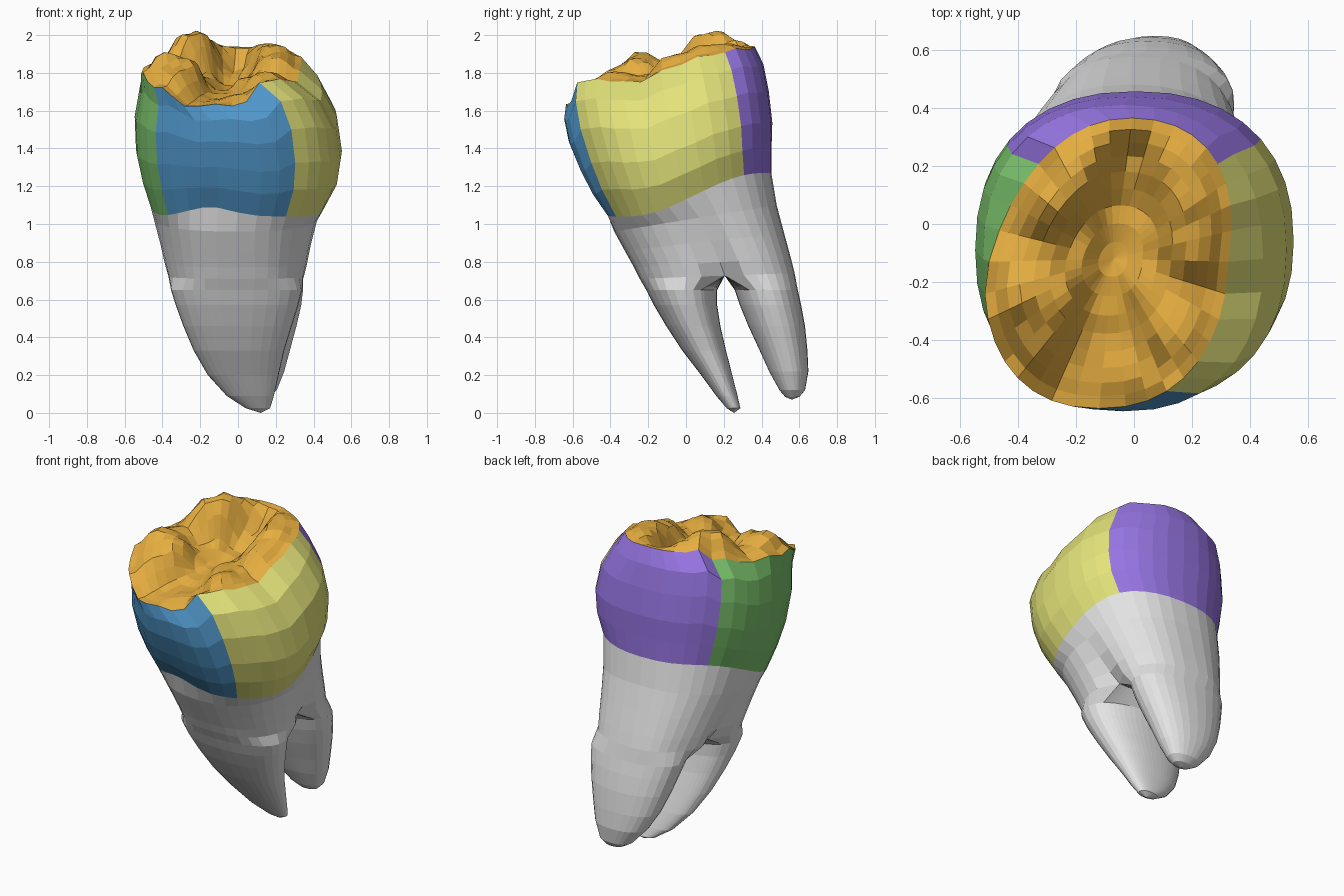
import bpy, bmesh, math

cube = bpy.data.objects.get("Cube")
if cube:
    bpy.data.objects.remove(cube)

N = 36          # points around every ring
HALF = N // 2
EVEN = [360 * i / N for i in range(N)]


def material(name, rgb):
    lin = [((c + 0.055) / 1.055) ** 2.4 for c in rgb]
    m = bpy.data.materials.new(name)
    m.use_nodes = True
    m.diffuse_color = (*lin, 1)
    m.node_tree.nodes["Principled BSDF"].inputs["Base Color"].default_value = (*lin, 1)
    return m


COLOURS = [
    ("root_grey", (0.89, 0.89, 0.89)),
    ("chewing_orange", (0.90, 0.68, 0.25)),
    ("front_blue", (0.33, 0.62, 0.83)),
    ("left_yellow", (0.89, 0.89, 0.48)),
    ("back_purple", (0.59, 0.46, 0.89)),
    ("right_green", (0.48, 0.76, 0.42)),
]
GREY, ORANGE, BLUE, YELLOW, PURPLE, GREEN = range(6)

# Chewing surface landmarks: rim, cusps, then grooves and pits
LANDMARKS = [
    (0, -.64, 1.62), (-.23, -.6, 1.62), (-.43, -.48, 1.72), (-.52, -.25, 1.79),
    (-.45, 0, 1.82), (-.36, .18, 1.87), (-.2, .35, 1.93), (0, .38, 1.94),
    (.2, .33, 1.92), (.34, .13, 1.89), (.35, -.05, 1.84), (.31, -.22, 1.75),
    (.28, -.4, 1.75), (.15, -.57, 1.76),
    (-.29, .08, 2.01), (-.22, .17, 2.03), (-.14, .26, 1.98), (.2, .1, 1.95),
    (.15, .23, 1.96), (.22, -.06, 1.90), (-.39, -.25, 1.92), (-.28, -.26, 1.88),
    (.17, -.38, 1.81), (-.36, -.39, 1.82), (-.18, -.53, 1.65), (.02, -.52, 1.69),
    (-.36, -.09, 1.86), (-.18, -.08, 1.78), (-.03, .05, 1.73), (-.08, -.12, 1.70),
    (-.03, .2, 1.79), (-.1, -.28, 1.69), (-.11, -.41, 1.66), (.06, -.2, 1.78),
]


def top_height(x, y):
    total = acc = 0
    for px, py, pz in LANDMARKS:
        w = ((x - px) ** 2 + (y - py) ** 2 + 0.006) ** -2.8
        total += w
        acc += w * pz
    return acc / total


def neck_height(x, y):
    t = min(max((y + 0.3) / 0.7, 0), 1)
    z = 1.04 + 0.23 * t * t * (3 - 2 * t)
    return z + (0.05 * math.exp(-((x + 0.15) / 0.16) ** 2) if y < -0.25 else 0)


def oval(xl, xr, yf, yb, cy, power=2.3, angles=EVEN):
    """Rounded outline with its widest line at y = cy."""
    pts = []
    for a in map(math.radians, angles):
        c, s = [math.copysign(abs(v) ** (2 / power), v) if abs(v) > 1e-6 else 0
                for v in (math.cos(a), math.sin(a))]
        pts.append(((xl + xr) / 2 + (xr - xl) / 2 * c,
                    cy + (yb - cy if s > 0 else cy - yf) * s))
    return pts


bm = bmesh.new()


def add_ring(points):
    return [bm.verts.new(p) for p in points]


def skin(upper, lower, colour):
    for i in range(N):
        j = (i + 1) % N
        f = bm.faces.new((upper[i], lower[i], lower[j], upper[j]))
        f.material_index = colour(i) if callable(colour) else colour


def cap(ring, tip, colour):
    v = bm.verts.new(tip)
    for i in range(N):
        bm.faces.new((ring[i], v, ring[(i + 1) % N])).material_index = colour


# Chewing surface: shrinking rings draped over the landmarks
def rim_point(x, y):
    """Lean the rim to the left and draw in its right rear."""
    if x < 0 and y > -.25:
        x *= 1 - .25 * (y + .25)
    return x + (.15 if y > -.13 else .05) * (y + .13), y


rim_xy = [rim_point(*p) for p in oval(-.515, .325, -.635, .365, -.13)]
MID = (-.07, -.12)


def shrunk(s):
    pts = [(MID[0] + (x - MID[0]) * s, MID[1] + (y - MID[1]) * s) for x, y in rim_xy]
    return [(x, y, top_height(x, y)) for x, y in pts]


rim = add_ring(shrunk(1))
previous = rim
for s in (.92, .83, .73, .62, .5, .38, .25, .12):
    ring = add_ring(shrunk(s))
    skin(ring, previous, ORANGE)
    previous = ring
cap(previous, (*MID, top_height(*MID)), ORANGE)


# Crown walls: one colour for each side
def wall_colour(i):
    if 4 <= i < 14:
        return PURPLE
    if 14 <= i < 22:
        return GREEN
    return BLUE if 22 <= i < N - 6 else YELLOW


WALLS = [  # drop, right, left, front, back, middle
    (.14, -.52, .445, -.645, .41, -.12),
    (.35, -.547, .525, -.62, .438, -.09),
    (.60, -.54, .55, -.56, .457, -.06),
    (.80, -.51, .53, -.50, .453, -.03),
    (1.0, -.468, .465, -.42, .452, 0),
]
previous = rim
for drop, *extent in WALLS:
    pts = []
    for (x, y), top in zip(oval(*extent), rim):
        pts.append((x, y, top.co.z + (neck_height(x, y) - top.co.z) * drop))
    ring = add_ring(pts)
    skin(previous, ring, wall_colour)
    previous = ring

# Root trunk: grooved at the sides toward the fork, tapered at the right rear
TRUNK = [  # front height, back height, groove, taper, then outline
    (.96, 1.10, .02, .05, -.45, .425, -.38, .48, .07, 2.4),
    (.86, .95, .06, .12, -.42, .395, -.325, .52, .13, 2.5),
    (.77, .82, .12, .2, -.397, .375, -.275, .555, .18, 2.6),
    (.71, .74, .22, .25, -.38, .36, -.245, .575, .205, 2.7),
]
for zf, zb, groove, taper, *extent in TRUNK:
    yf, yb, cy = extent[2:5]
    pts = []
    for x, y in oval(*extent):
        k = 1 - groove * math.exp(-((y - cy) / .08) ** 2)
        if x < 0 and y > cy:
            k -= taper * (y - cy) / (yb - cy)
        pts.append((x * k, y, zf + (zb - zf) * (y - yf) / (yb - yf)))
    ring = add_ring(pts)
    skin(previous, ring, GREY)
    previous = ring

# Fork: a line of points across the trunk splits it into two loops
a, b = previous[0].co, previous[HALF].co
bridge = [bm.verts.new(a.lerp(b, i / HALF)) for i in range(1, HALF)]
front_loop = previous[HALF:] + [previous[0]] + bridge
back_loop = previous[:HALF + 1] + bridge[::-1]


def root(loop, start, sections, tip):
    # the trunk side of each loop wraps two thirds of the root
    angles = [start - 30 + 240 * i / HALF if i <= HALF
              else start + 210 + 120 * (i - HALF) / HALF for i in range(N)]
    for z, xl, xr, yf, yb in sections:
        outline = oval(xl, xr, yf, yb, (yf + yb) / 2, 2.2, angles)
        ring = add_ring([(x, y, z) for x, y in outline])
        skin(loop, ring, GREY)
        loop = ring
    cap(loop, tip, GREY)


# Front root
root(front_loop, 180, [
    (.65, -.355, .34, -.21, .165),
    (.57, -.33, .32, -.17, .165),
    (.46, -.29, .285, -.105, .182),
    (.33, -.235, .245, -.02, .212),
    (.20, -.16, .215, .08, .245),
    (.09, -.06, .19, .16, .273),
    (.025, .04, .17, .215, .288),
], (.12, .255, 0))

# Back root
root(back_loop, 0, [
    (.65, -.275, .345, .258, .592),
    (.57, -.25, .335, .285, .61),
    (.46, -.215, .31, .33, .63),
    (.33, -.165, .275, .39, .643),
    (.22, -.10, .245, .44, .648),
    (.12, -.01, .205, .495, .63),
    (.085, .05, .17, .525, .60),
], (.11, .56, .07))

bmesh.ops.recalc_face_normals(bm, faces=bm.faces[:])
mesh = bpy.data.meshes.new("molar")
bm.to_mesh(mesh)
bm.free()
for name, rgb in COLOURS:
    mesh.materials.append(material(name, rgb))
molar = bpy.data.objects.new("molar", mesh)
bpy.context.collection.objects.link(molar)
